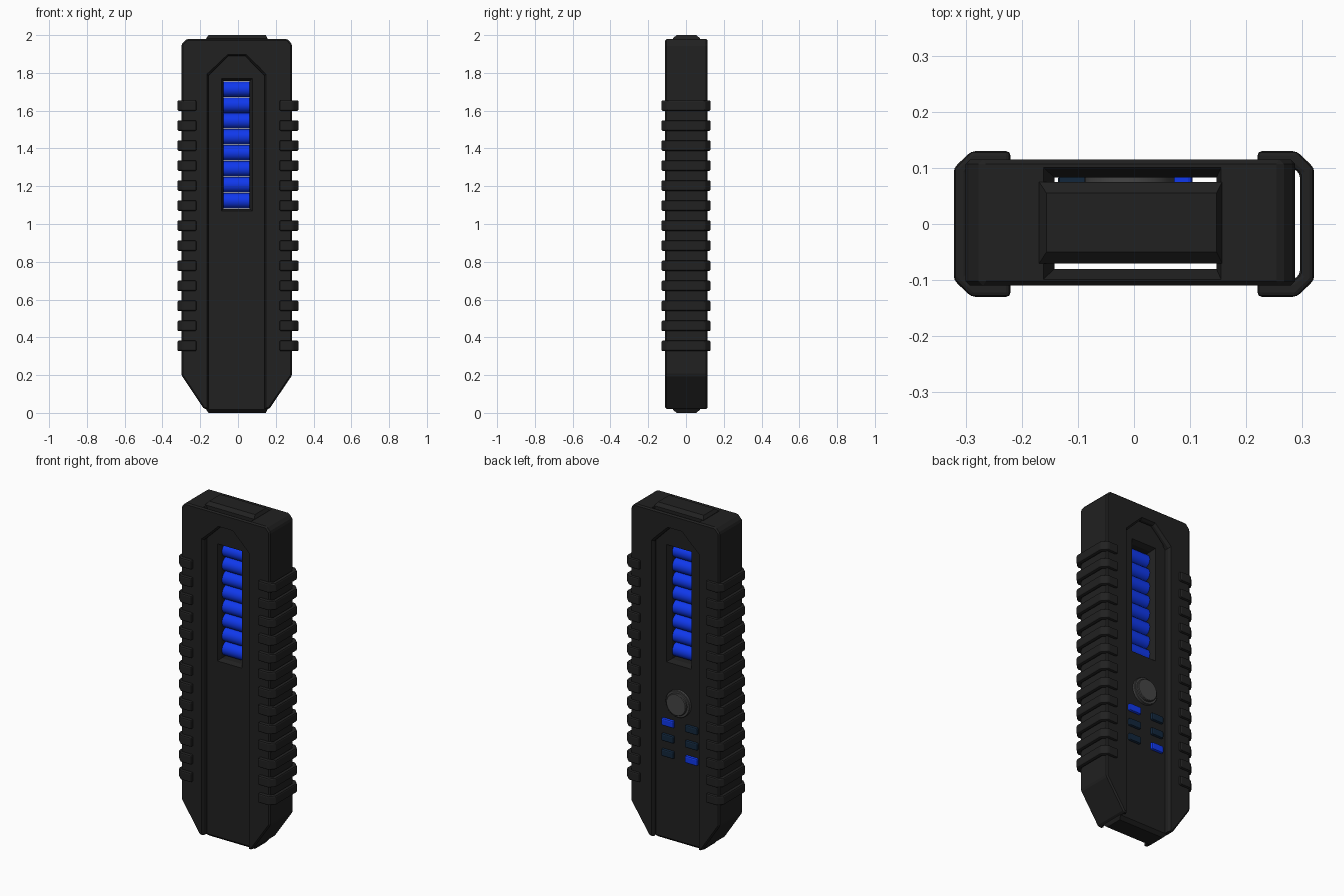
import bpy, bmesh, math
from mathutils import Matrix

if "Cube" in bpy.data.objects:
    bpy.data.objects.remove(bpy.data.objects["Cube"])


def material(name, rgb):
    m = bpy.data.materials.new(name)
    m.diffuse_color = (*rgb, 1)
    m.use_nodes = True
    m.node_tree.nodes["Principled BSDF"].inputs["Base Color"].default_value = m.diffuse_color
    return m


BLACK = material("black_casing", (0.015, 0.015, 0.015))
BLUE = material("lit_blue", (0.005, 0.04, 0.85))
NAVY = material("unlit_navy", (0.006, 0.02, 0.045))
GREY = material("button_grey", (0.06, 0.06, 0.06))


def finish(name, bm, mat, bevel=0, segments=1):
    bmesh.ops.recalc_face_normals(bm, faces=bm.faces)
    me = bpy.data.meshes.new(name)
    bm.to_mesh(me)
    bm.free()
    ob = bpy.data.objects.new(name, me)
    bpy.context.collection.objects.link(ob)
    if mat:
        me.materials.append(mat)
    if bevel:
        mod = ob.modifiers.new("bevel", 'BEVEL')
        mod.width, mod.segments, mod.limit_method = bevel, segments, 'ANGLE'
        apply(ob, mod)
    return ob


def apply(ob, mod):
    bpy.context.view_layer.objects.active = ob
    bpy.ops.object.modifier_apply(modifier=mod.name)


def loft(name, rings, mat=None, bevel=0, segments=1):
    """Closed solid through a list of equal-sized point rings."""
    bm = bmesh.new()
    vs = [[bm.verts.new(p) for p in r] for r in rings]
    n = len(vs[0])
    for a, b in zip(vs, vs[1:]):
        for i in range(n):
            bm.faces.new((a[i], a[(i + 1) % n], b[(i + 1) % n], b[i]))
    bm.faces.new(vs[0])
    bm.faces.new(vs[-1])
    return finish(name, bm, mat, bevel, segments)


def rect(x0, x1, v0, v1):
    return [(x0, v0), (x1, v0), (x1, v1), (x0, v1)]


def at_y(pts, y):
    return [(x, y, z) for x, z in pts]


def at_z(pts, z):
    return [(x, y, z) for x, y in pts]


def cut(ob, cutter):
    mod = ob.modifiers.new("cut", 'BOOLEAN')
    mod.object, mod.operation, mod.solver = cutter, 'DIFFERENCE', 'EXACT'
    apply(ob, mod)
    bpy.data.objects.remove(cutter)


def cylinder(name, r, length, matrix, mat, bevel=0, sides=32):
    bm = bmesh.new()
    bmesh.ops.create_cone(bm, cap_ends=True, segments=sides, radius1=r, radius2=r,
                          depth=length, matrix=matrix)
    ob = finish(name, bm, mat, bevel)
    for p in ob.data.polygons:
        p.use_smooth = True
    bpy.ops.object.select_all(action='DESELECT')
    ob.select_set(True)
    bpy.context.view_layer.objects.active = ob
    bpy.ops.object.shade_smooth_by_angle(angle=math.radians(35))
    return ob


# Outer shell, with a tapered foot and clipped top corners
outline = [(-0.18, 0.02), (0.165, 0.02), (0.287, 0.2), (0.287, 1.95),
           (0.262, 1.98), (-0.272, 1.98), (-0.3, 1.95), (-0.3, 0.2)]
shell = loft("outer_shell", [at_y(outline, -0.11), at_y(outline, 0.115)], BLACK, 0.008)

# Lengthwise opening with countersunk ends
hole = rect(-0.142, 0.147, -0.08, 0.083)
sink = rect(-0.168, 0.158, -0.105, 0.107)
cut(shell, loft("hole_cutter", [at_z(sink, -0.01), at_z(hole, 0.04),
                                at_z(hole, 1.95), at_z(sink, 1.99)]))


# Pointed channels on front and back
def arch(d):
    return [(-0.157 - d, -0.1), (0.14 + d, -0.1), (0.14 + d, 1.785 + d),
            (0.037 + d / 2, 1.89 + d), (-0.05 - d / 2, 1.89 + d), (-0.157 - d, 1.785 + d)]


for s, face in ((-1, -0.11), (1, 0.115)):
    cut(shell, loft("channel_cutter", [at_y(arch(0.014), face + s * 0.01),
                                       at_y(arch(0), face - s * 0.015),
                                       at_y(arch(0), s * 0.06)]))

# Inner core with bevelled ends
full = rect(-0.169, 0.157, -0.07, 0.075)
tip = rect(-0.156, 0.147, -0.05, 0.055)
core = loft("inner_core", [at_z(tip, 0), at_z(full, 0.018),
                           at_z(full, 1.982), at_z(tip, 2)], BLACK)

# Window through the core, flared on both faces
wide = rect(-0.092, 0.083, 1.065, 1.775)
tight = rect(-0.077, 0.062, 1.08, 1.758)
cut(core, loft("window_cutter", [at_y(wide, -0.08), at_y(tight, -0.045),
                                 at_y(tight, 0.045), at_y(wide, 0.085)]))

# Stack of glowing rods in the window
for i in range(8):
    m = Matrix.Translation((-0.008, 0, 1.124 + i * 0.0843)) @ Matrix.Rotation(math.pi / 2, 4, 'Y')
    cylinder(f"light_rod_{i + 1}", 0.041, 0.15, m, BLUE)

# Round two-step button on the back
turn = Matrix.Rotation(math.pi / 2, 4, 'X')
cylinder("button_base", 0.08, 0.03, Matrix.Translation((-0.008, 0.078, 0.845)) @ turn, GREY, 0.003)
cylinder("button_cap", 0.066, 0.03, Matrix.Translation((-0.008, 0.092, 0.845)) @ turn, GREY, 0.004)

# Six indicator keys on the back, two of them lit
for col, x in enumerate((0.063, -0.094)):
    for row in range(3):
        z = 0.71 - row * 0.092
        lit = (col, row) in ((0, 0), (1, 2))
        pts = rect(x - 0.041, x + 0.041, z - 0.022, z + 0.022)
        loft(f"indicator_key_{col * 3 + row + 1}", [at_y(pts, 0.065), at_y(pts, 0.09)],
             BLUE if lit else NAVY, 0.008, 2)

# Thirteen C-shaped grip ribs on each side
clip = [(0.22, 0.13), (0.29, 0.13), (0.321, 0.1), (0.321, -0.1), (0.29, -0.13), (0.22, -0.13),
        (0.22, -0.1), (0.283, -0.1), (0.296, -0.09), (0.296, 0.09), (0.283, 0.1), (0.22, 0.1)]
for side, s in (("left", -1), ("right", 1)):
    pts = [(s * x, y) for x, y in clip]
    for i in range(13):
        z = 0.355 + i * 0.106
        loft(f"grip_rib_{side}_{i + 1}", [at_z(pts, z - 0.028), at_z(pts, z + 0.028)],
             BLACK, 0.011, 2)
